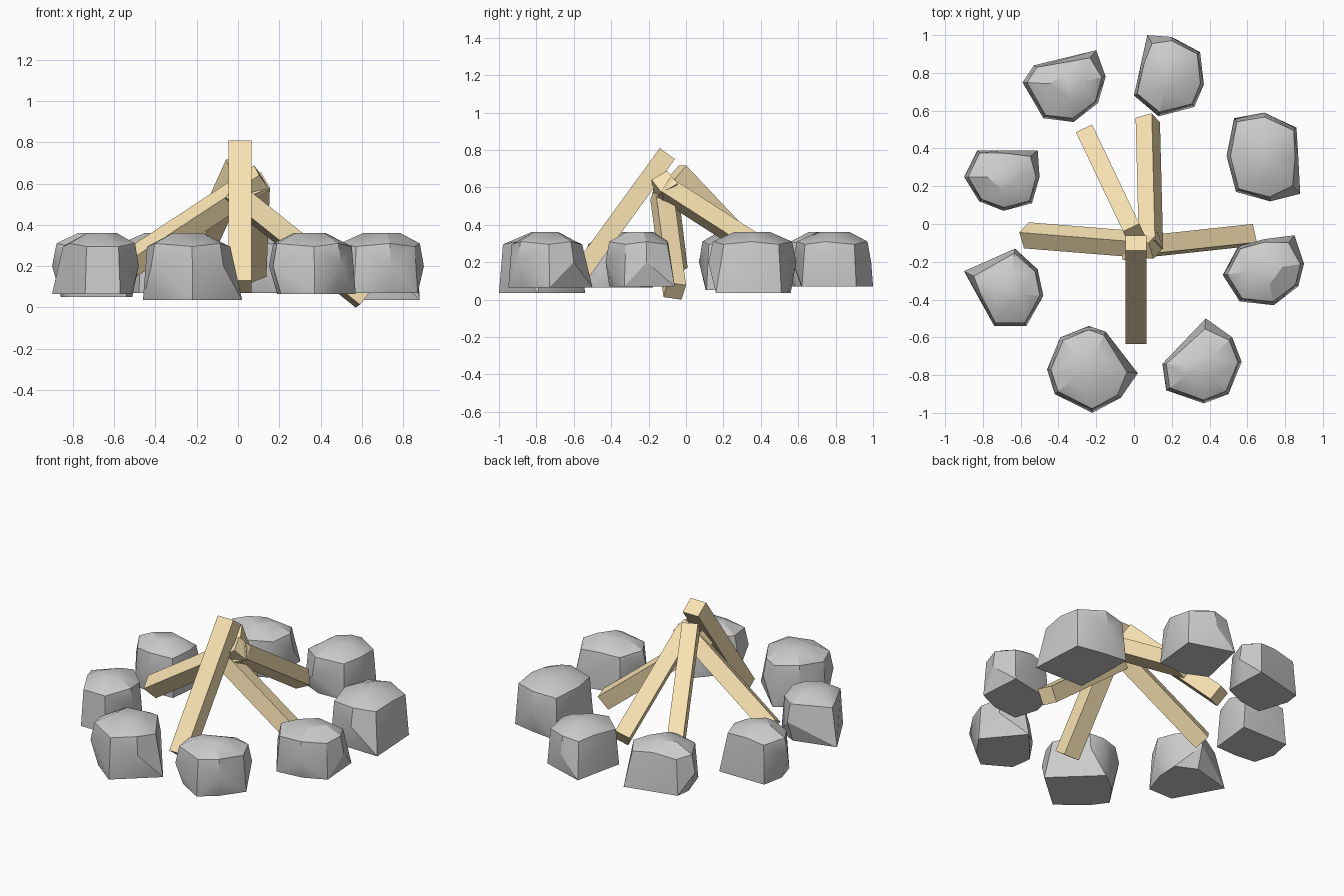
import bpy, bmesh, math
from mathutils import Vector, Matrix

if "Cube" in bpy.data.objects:
    bpy.data.objects.remove(bpy.data.objects["Cube"])

wood = bpy.data.materials.new("wood")
wood.diffuse_color = (0.95, 0.77, 0.45, 1)
wood.use_nodes = True
wood.node_tree.nodes["Principled BSDF"].inputs["Base Color"].default_value = wood.diffuse_color


def finish(bm, name, mat=None):
    bmesh.ops.recalc_face_normals(bm, faces=bm.faces)
    mesh = bpy.data.meshes.new(name)
    bm.to_mesh(mesh)
    bm.free()
    obj = bpy.data.objects.new(name, mesh)
    bpy.context.collection.objects.link(obj)
    if mat:
        mesh.materials.append(mat)
    return obj


# Square beam between two axis points, rolled about its length
def log(name, top, foot, roll=0, w=0.11, t=0.10):
    a, b = Vector(top), Vector(foot)
    d = (a - b).normalized()
    x = Vector((0, 0, 1)).cross(d).normalized()
    rot = Matrix((x, d.cross(x), d)).transposed().to_4x4()
    m = (Matrix.Translation((a + b) / 2) @ rot
         @ Matrix.Rotation(math.radians(roll), 4, 'Z')
         @ Matrix.Diagonal((w, t, (a - b).length, 1)))
    bm = bmesh.new()
    bmesh.ops.create_cube(bm, size=1, matrix=m)
    finish(bm, name, wood)


# Faceted boulder: plan outline starts at the pointed foot corner;
# even points reach the flat base, odd points form the belly
def stone(name, base, outline):
    pts = [Vector(p) for p in outline]
    c = sum(pts, Vector((0, 0))) / len(pts)
    bm = bmesh.new()

    def add(p, s, z):
        bm.verts.new((*(c + (p - c) * s), z))

    for i, p in enumerate(pts):
        if i % 2 == 0:
            add(p, 1.0, base)
            add(p, 0.78 if i == 0 else 0.91, 0.295)
        else:
            add(p, 0.80, base)
            add(p, 1.0, 0.20)
            add(p, 0.90, 0.31)
            add(p, 0.42, 0.36)
    res = bmesh.ops.convex_hull(bm, input=bm.verts)
    junk = {g for g in res["geom_interior"] + res["geom_unused"]
            if isinstance(g, bmesh.types.BMVert)}
    bmesh.ops.delete(bm, geom=list(junk), context='VERTS')
    bmesh.ops.dissolve_limit(bm, angle_limit=math.radians(2),
                             verts=bm.verts, edges=bm.edges)
    obj = finish(bm, name)
    obj.data.polygons.foreach_set("use_smooth", [True] * len(obj.data.polygons))
    obj.data.set_sharp_from_angle(angle=math.radians(30))


# Leaning logs
log("front_log", (0.01, -0.10, 0.78), (0.01, -0.595, 0.10))
log("left_log", (0.115, -0.115, 0.63), (-0.57, -0.06, 0.18), 35, 0.10)
log("right_log", (-0.04, -0.13, 0.565), (0.61, -0.06, 0.045), 10, 0.10)
log("back_right_log", (0.09, -0.12, 0.60), (0.073, 0.55, 0.17), 25, 0.095)
log("back_left_log", (0.0, -0.05, 0.68), (-0.25, 0.475, 0.125), 0, 0.095)

# Ring of stones
stone("stone_back_left", 0.07, [(-.20, .92), (-.15, .78), (-.19, .64), (-.32, .54),
                                (-.48, .56), (-.59, .75), (-.53, .84), (-.36, .87)])
stone("stone_back", 0.07, [(.07, 1.0), (.20, .99), (.35, .91), (.37, .74),
                           (.32, .62), (.13, .57), (0, .68), (.04, .86)])
stone("stone_right_back", 0.035, [(.88, .16), (.72, .12), (.54, .17), (.49, .36),
                                  (.53, .56), (.69, .59), (.86, .51), (.87, .35)])
stone("stone_right_front", 0.07, [(.85, -.06), (.90, -.21), (.87, -.33), (.74, -.43),
                                  (.56, -.41), (.47, -.27), (.55, -.12), (.69, -.08)])
stone("stone_front_right", 0.065, [(.38, -.50), (.52, -.60), (.57, -.73), (.50, -.90),
                                   (.37, -.95), (.17, -.88), (.19, -.72), (.15, -.74)])
stone("stone_front", 0.035, [(.02, -.79), (-.07, -.92), (-.22, -1.0), (-.42, -.90),
                             (-.46, -.77), (-.39, -.60), (-.24, -.54), (-.15, -.57)])
stone("stone_left_front", 0.065, [(-.90, -.25), (-.63, -.13), (-.51, -.24), (-.48, -.38),
                                  (-.57, -.54), (-.65, -.51), (-.74, -.54), (-.83, -.37)])
stone("stone_left_back", 0.05, [(-.51, .39), (-.50, .25), (-.54, .11), (-.69, .07),
                                (-.82, .12), (-.90, .25), (-.83, .39), (-.69, .39)])
